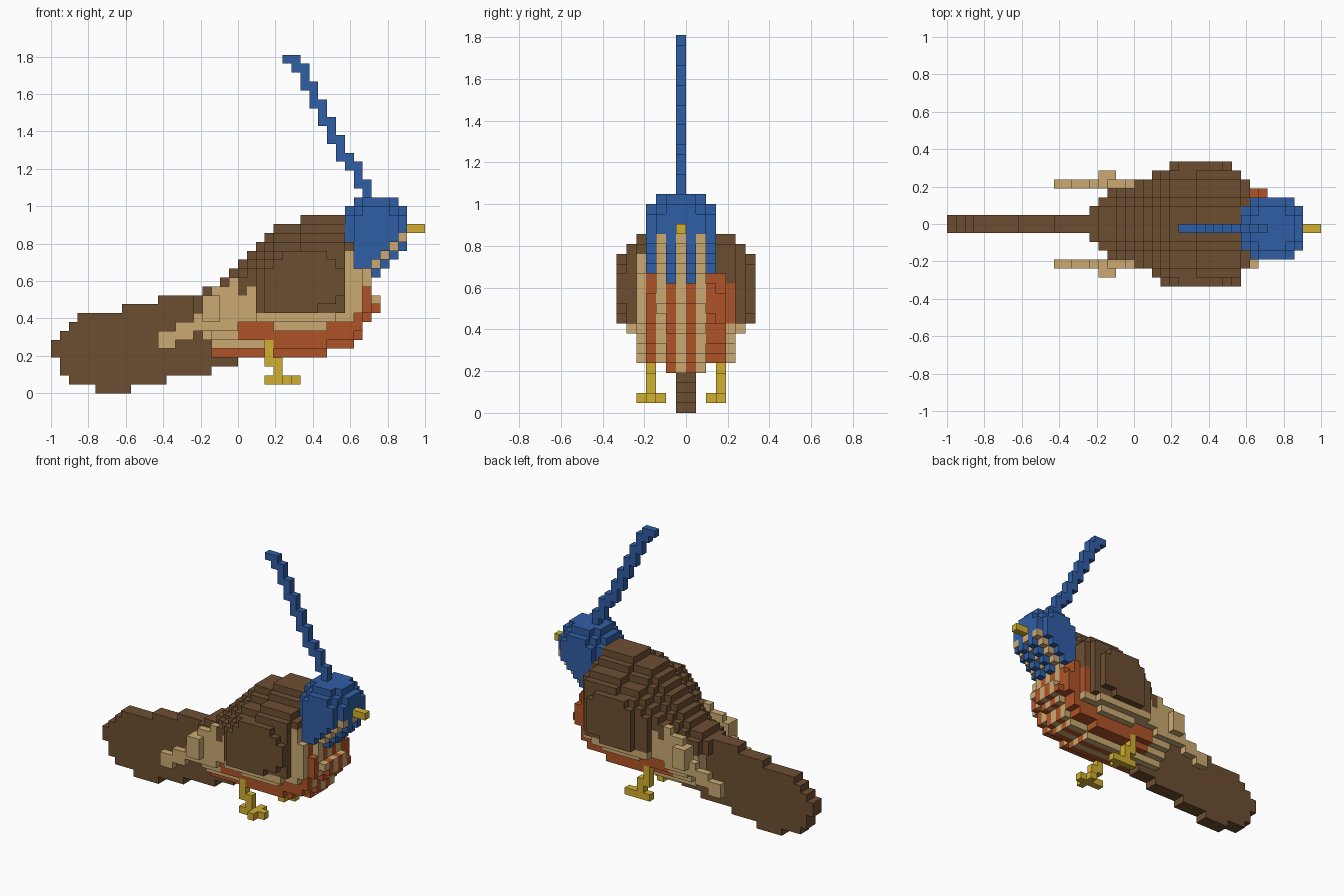
import bpy

if "Cube" in bpy.data.objects:
    bpy.data.objects.remove(bpy.data.objects["Cube"], do_unlink=True)

S = 2 / 42  # block size
NX, NY = 42, 14

COLOURS = {
    "brown": (0.152, 0.076, 0.031),
    "sand": (0.590, 0.400, 0.168),
    "rust": (0.430, 0.088, 0.021),
    "blue": (0.030, 0.112, 0.380),
    "yellow": (0.640, 0.430, 0.030),
}
MATS = {}
for name, rgb in COLOURS.items():
    m = bpy.data.materials.new(name)
    m.use_nodes = True
    m.diffuse_color = (*rgb, 1)
    bsdf = next(n for n in m.node_tree.nodes if n.type == "BSDF_PRINCIPLED")
    bsdf.inputs["Base Color"].default_value = (*rgb, 1)
    bsdf.inputs["Roughness"].default_value = 0.9
    MATS[name] = m

parts = {}  # part name -> {block: colour}


def fill(part, colour, i0, i1, j0, j1, k0, k1):
    """Fill a box of blocks, both ends included."""
    d = parts.setdefault(part, {})
    for i in range(i0, i1 + 1):
        for j in range(j0, j1 + 1):
            for k in range(k0, k1 + 1):
                d[(i, j, k)] = colour(i, j, k) if callable(colour) else colour


def step(profile, i):
    """Value of a stepped profile [(start, value), ...] at i."""
    return [v for s, v in profile if s <= i][-1]


# Tail fan: two blocks thick
tail_top = [(0, 5), (1, 6), (2, 7), (3, 8), (8, 9), (12, 10)]
tail_low = [(0, 4), (1, 2), (2, 1), (5, 0), (9, 1), (13, 2), (18, 3)]
for i in range(21):
    fill("tail", "brown", i, i, 6, 7, step(tail_low, i), step(tail_top, i))

# Body: stepped outline, lowered and narrowed in layers away from the middle
back = [(16, 11), (17, 12), (19, 13), (20, 14), (21, 15), (22, 16), (23, 17), (24, 18),
        (25, 19), (28, 20), (33, 19), (34, 16), (35, 14)]
belly = [(16, 9), (17, 6), (18, 4), (31, 5), (34, 6), (35, 8)]
layers = [(16, 2), (17, 3), (18, 4), (21, 5), (35, 4)]
flank_low = [(16, 8), (25, 7), (31, 8), (34, 9)]
drop = [0, 0, 1, 2, 2]
rise = [0, 0, 1, 1]


def plumage(i, j, k):
    """Brown back, striped breast and sandy flanks."""
    d = int(abs(j + 0.5 - 7))
    top = step(back, i) - drop[d]
    shoulder = 33 if j < 10 else 34
    if i < shoulder and k >= min(13, top - 2) or i == 33 and k >= 16:
        return "brown"
    if i == 33 and j >= 10 and k >= 14:
        return "brown"
    if j == 11:
        return "rust" if i >= 33 and k >= 9 else "sand"
    if i < 21 and k >= 5:
        return "sand"
    return "rust" if j in (3, 5, 7, 9, 10) else "sand"


for i in range(16, 36):
    for d in range(step(layers, i)):
        if d == 4:
            low = step(flank_low, i)
        else:
            low = step(belly, i) + rise[d] + (1 if d == 3 and i < 25 else 0)
        for j in (6 - d, 7 + d):
            if (i, j) != (34, 11):
                fill("body", plumage, i, i, j, j, low, step(back, i) - drop[d] - 1)
fill("body", plumage, 36, 36, 4, 8, 10, 10)
fill("body", plumage, 36, 36, 5, 9, 9, 9)

# Wings, with sandy trailing feathers, mirrored to both sides
feathers = [(12, (5, 6)), (14, (6, 7)), (16, (7, 8)), (17, (7, 10)),
            (18, (7, 11)), (20, (7, 12))]

for side in ("right", "left"):
    def col(d):
        return 6 - d if side == "right" else 7 + d

    wing, tips = side + "_wing", side + "_wing_feathers"
    for i in range(23, 33):
        top = min(16, step(back, i) - 4)
        fill(wing, lambda i, j, k: "brown" if k >= 9 else "sand",
             i, i, col(5), col(5), 8 if i < 32 else 9, top)
    first, last = (24, 32) if side == "right" else (25, 31)
    for i in range(first, last + 1):
        low = step([(24, 9), (30, 10), (32, 11)], i)
        top = step([(24, 13), (25, 14), (26, 15), (31, 14), (32, 13)], i)
        fill(wing, "brown", i, i, col(6), col(6), low, top)
    for i in range(12, 21):
        low, top = step(feathers, i)
        fill(tips, "sand", i, i, col(4), col(4), low, top)
    fill(tips, "sand", 17, 18, col(5), col(5), 8, 10)

    # Leg and three-toed foot
    leg, j = side + "_leg", col(3)
    fill(leg, "yellow", 24, 24, j, j, 3, 5)
    fill(leg, "yellow", 25, 25, j, j, 1, 3)
    fill(leg, "yellow", 24, 27, j, j, 1, 1)
    fill(leg, "yellow", 26, 26, j - 1, j + (1 if side == "right" else 0), 1, 1)


# Rounded head tapering into a stepped throat, striped underneath
def head_colour(i, j, k):
    return "sand" if j in (4, 6, 8) and k <= 17 and i >= 22 + k else "blue"


for k in range(13, 22):
    spread = {21: 3, 20: 4}.get(k, 5)
    back_end = 35 if k == 13 else 34 if k < 17 else 33
    for j in range(3, 10):
        side_off = abs(j - 6)
        if side_off == 3 and k in (13, 21):
            continue
        half = min(2 if k == 21 else 3, spread - side_off)
        reach = 21 if side_off == 3 else 22 if j in (4, 6, 8) else 23
        fill("head", head_colour, max(back_end, 36 - half),
             min(36 + half, reach + k), j, j, k, k)

# Beak
fill("beak", "yellow", 40, 41, 6, 6, 18, 18)

# Crest: leaning stair of blocks
crest = [(37, 37), (36, 37), (34, 36), (32, 34), (30, 32), (28, 30), (26, 28),
         (25, 26), (23, 25), (22, 23)]
for n, (k0, k1) in enumerate(crest):
    fill("crest", "blue", 26 + n, 26 + n, 6, 6, k0, k1)

# Where parts overlap, the later part keeps the block
owner = {}
for part in parts:
    for b in parts[part]:
        owner[b] = part

# Corner offsets of each block side
SIDES = {
    (1, 0, 0): ((1, 0, 0), (1, 1, 0), (1, 1, 1), (1, 0, 1)),
    (-1, 0, 0): ((0, 0, 0), (0, 0, 1), (0, 1, 1), (0, 1, 0)),
    (0, 1, 0): ((0, 1, 0), (0, 1, 1), (1, 1, 1), (1, 1, 0)),
    (0, -1, 0): ((0, 0, 0), (1, 0, 0), (1, 0, 1), (0, 0, 1)),
    (0, 0, 1): ((0, 0, 1), (1, 0, 1), (1, 1, 1), (0, 1, 1)),
    (0, 0, -1): ((0, 0, 0), (0, 1, 0), (1, 1, 0), (1, 0, 0)),
}

# Turn every part into a mesh of its exposed block sides
for part, blocks in parts.items():
    verts, faces, cols = {}, [], []
    for b, colour in blocks.items():
        if owner[b] != part:
            continue
        for n, corners in SIDES.items():
            if tuple(p + q for p, q in zip(b, n)) in owner:
                continue
            quad = [tuple(p + q for p, q in zip(b, c)) for c in corners]
            faces.append([verts.setdefault(v, len(verts)) for v in quad])
            cols.append(colour)
    used = sorted(set(cols))
    mesh = bpy.data.meshes.new(part)
    mesh.from_pydata([((x - NX / 2) * S, (y - NY / 2) * S, z * S) for x, y, z in verts],
                     [], faces)
    for c in used:
        mesh.materials.append(MATS[c])
    for poly, c in zip(mesh.polygons, cols):
        poly.material_index = used.index(c)
    bpy.context.collection.objects.link(bpy.data.objects.new(part, mesh))
